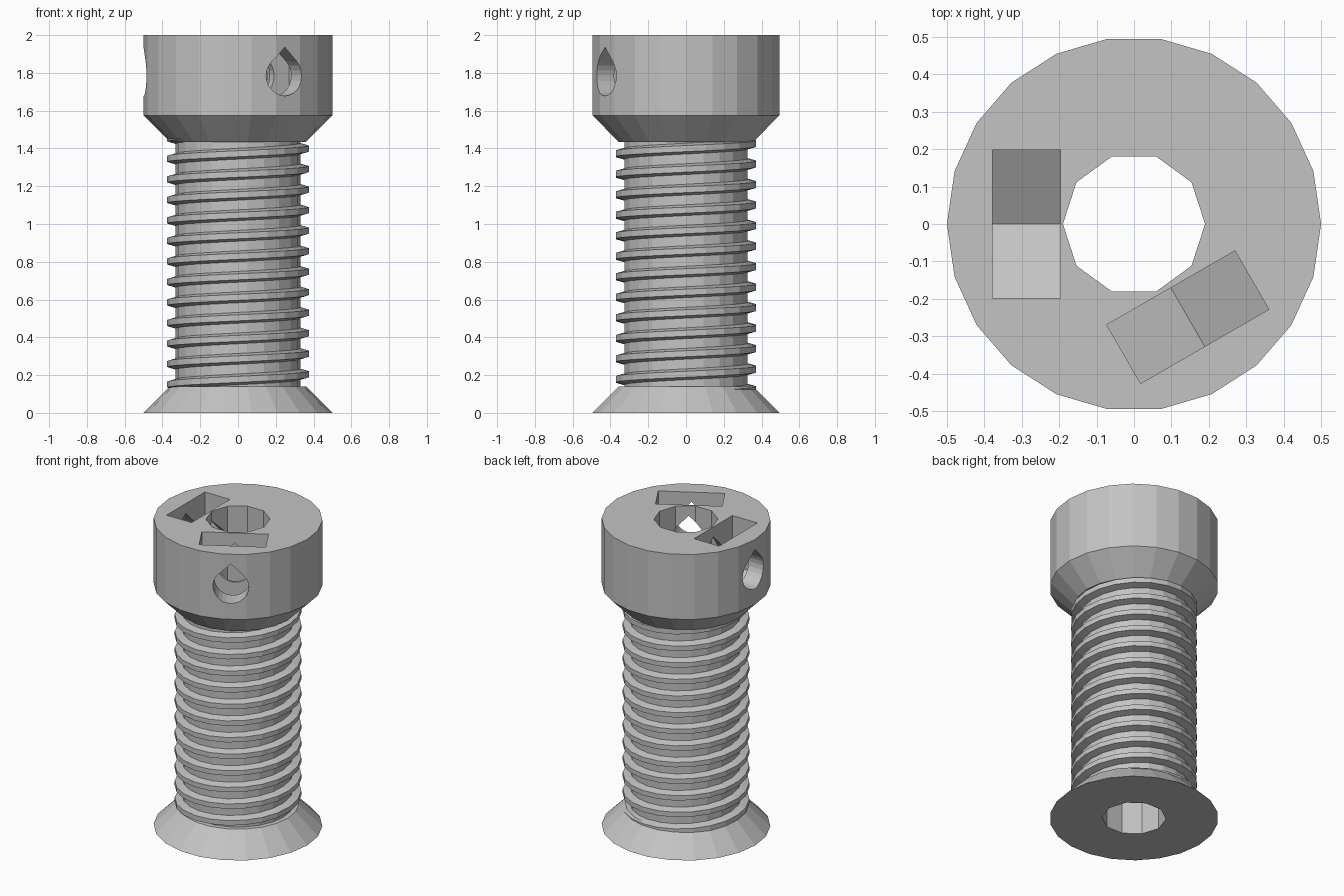
import bpy, bmesh
from math import sin, cos, pi, radians
from mathutils import Matrix

SIDES = 22            # facets around the body
PITCH = 0.1086        # thread rise per turn
HOLE_Z, HOLE_R = 1.785, 0.107

if "Cube" in bpy.data.objects:
    bpy.data.objects.remove(bpy.data.objects["Cube"])

grey = bpy.data.materials.new("plain grey")
grey.use_nodes = True
grey.diffuse_color = (0.55, 0.55, 0.55, 1)
grey.node_tree.nodes["Principled BSDF"].inputs["Base Color"].default_value = grey.diffuse_color


def make_object(name, bm):
    bmesh.ops.recalc_face_normals(bm, faces=bm.faces)
    mesh = bpy.data.meshes.new(name)
    bm.to_mesh(mesh)
    bm.free()
    mesh.materials.append(grey)
    obj = bpy.data.objects.new(name, mesh)
    bpy.context.collection.objects.link(obj)
    return obj


def skin(name, rings):
    """Closed solid from a list of equal-length vertex rings, capped at both ends."""
    bm = bmesh.new()
    rows = [[bm.verts.new(p) for p in ring] for ring in rings]
    n = len(rows[0])
    for a, b in zip(rows, rows[1:]):
        for i in range(n):
            j = (i + 1) % n
            bm.faces.new((a[i], a[j], b[j], b[i]))
    bm.faces.new(rows[0])
    bm.faces.new(rows[-1])
    return make_object(name, bm)


def lathe(name, profile, sides):
    return skin(name, [[(r * cos(2 * pi * i / sides), r * sin(2 * pi * i / sides), z)
                        for i in range(sides)] for r, z in profile])


def radial_prism(name, outline, r0, r1, angle):
    """Prism with a (tangent, height) outline, running outward at the given angle."""
    obj = skin(name, [[(r, t, z) for t, z in outline] for r in (r0, r1)])
    obj.data.transform(Matrix.Rotation(radians(angle), 4, 'Z'))
    return obj


def cut(target, cutter):
    cutter.hide_render = True
    mod = target.modifiers.new("cut", 'BOOLEAN')
    mod.operation, mod.solver, mod.object = 'DIFFERENCE', 'EXACT', cutter
    bpy.context.view_layer.objects.active = target
    bpy.ops.object.modifier_apply(modifier=mod.name)
    bpy.data.objects.remove(cutter)


# Body: flared foot, threaded core, chamfered head
body = lathe("bolt_body", [(0.5, 0), (0.36, 0.14), (0.33, 0.14), (0.33, 1.435),
                           (0.36, 1.435), (0.5, 1.575), (0.5, 2)], SIDES)

# Ten-sided bore through the whole length
cut(body, lathe("bore_cutter", [(0.19, -0.1), (0.19, 2.1)], 10))

# Teardrop screw holes and pointed nut slots in the head
teardrop = [(HOLE_R * cos(a), HOLE_Z + HOLE_R * sin(a))
            for a in (radians(-225 + 15 * i) for i in range(19))]
teardrop.append((0, HOLE_Z + HOLE_R * 2 ** 0.5))
slot = [(-0.198, 2.1), (-0.198, 1.67), (0, 1.555), (0.198, 1.67), (0.198, 2.1)]
for angle in (180, 300):
    cut(body, radial_prism("slot_cutter", slot, 0.197, 0.378, angle))
    cut(body, radial_prism("hole_cutter", teardrop, 0.05, 0.6, angle))

# Helical thread, its ends buried in the two cones
section = [(0.3, -0.037), (0.375, -0.016), (0.375, 0.016), (0.3, 0.037)]
rings = []
for i in range(int(12.75 * SIDES)):
    a = 2 * pi * i / SIDES
    z = 0.096 + PITCH * i / SIDES
    rings.append([(r * cos(a), r * sin(a), z + h) for r, h in section])
skin("screw_thread", rings)
